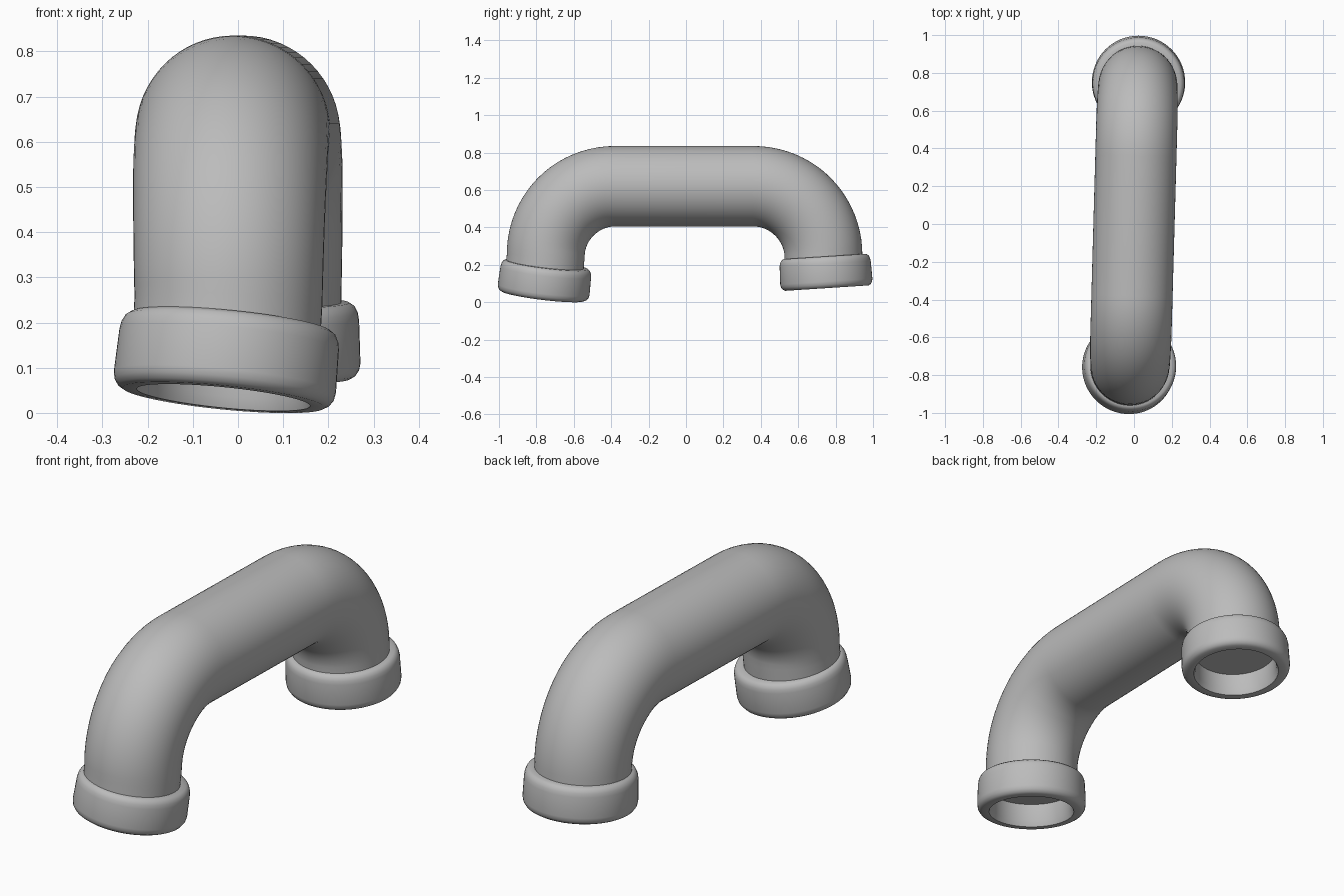
import bpy, bmesh, math
from mathutils import Vector, Matrix

cube = bpy.data.objects.get("Cube")
if cube:
    bpy.data.objects.remove(cube)

SIDES = 64

grey = bpy.data.materials.new("plain grey")
grey.use_nodes = True
colour = (0.5, 0.5, 0.5, 1)
grey.diffuse_color = colour
grey.node_tree.nodes["Principled BSDF"].inputs["Base Color"].default_value = colour


def finish(bm, name, angle):
    bmesh.ops.recalc_face_normals(bm, faces=bm.faces)
    mesh = bpy.data.meshes.new(name)
    bm.to_mesh(mesh)
    bm.free()
    ob = bpy.data.objects.new(name, mesh)
    bpy.context.collection.objects.link(ob)
    mesh.materials.append(grey)
    bpy.ops.object.select_all(action='DESELECT')
    ob.select_set(True)
    bpy.context.view_layer.objects.active = ob
    bpy.ops.object.shade_smooth_by_angle(angle=math.radians(angle))
    return ob


def ring(bm, centre, u, v, radius):
    return [bm.verts.new(centre + radius * (u * math.cos(a) + v * math.sin(a)))
            for a in (2 * math.pi * i / SIDES for i in range(SIDES))]


def bridge(bm, a, b):
    for i in range(SIDES):
        j = (i + 1) % SIDES
        bm.faces.new((a[i], a[j], b[j], b[i]))


def sweep(name, path, radii):
    """Round tube with closed ends along a path lying close to the YZ plane."""
    bm = bmesh.new()
    rings = []
    for i, p in enumerate(path):
        t = (path[min(i + 1, len(path) - 1)] - path[max(i - 1, 0)]).normalized()
        v = t.cross(Vector((1, 0, 0))).normalized()
        rings.append(ring(bm, p, v.cross(t), v, radii[i]))
    for a, b in zip(rings, rings[1:]):
        bridge(bm, a, b)
    bm.faces.new(rings[0])
    bm.faces.new(rings[-1])
    return finish(bm, name, 50)


def collar(name, centre, down):
    """Rounded end ring with a blind socket, turned about its tilted axis."""
    profile = [(0.195, 0.085), (0.222, 0.084), (0.234, 0.076), (0.241, 0.062),
               (0.244, 0.045), (0.247, -0.05), (0.244, -0.066), (0.236, -0.078),
               (0.224, -0.085), (0.193, -0.085), (0.184, -0.06), (0.182, 0.02)]
    bm = bmesh.new()
    rings = [ring(bm, Vector((0, 0, z)), Vector((1, 0, 0)), Vector((0, 1, 0)), r)
             for r, z in profile]
    for a, b in zip(rings, rings[1:]):
        bridge(bm, a, b)
    bm.faces.new(rings[0])
    bm.faces.new(rings[-1])
    turn = Vector((0, 0, -1)).rotation_difference(Vector(down).normalized())
    bm.transform(Matrix.Translation(centre) @ turn.to_matrix().to_4x4())
    return finish(bm, name, 35)


# Pipe centre line: front leg, front bend, straight run, back bend, back leg
def bend(sign, cy, cz, radius, steps=20):
    return [(sign * (cy + radius * math.cos(a)), cz + radius * math.sin(a))
            for a in (math.pi / 2 * i / steps for i in range(steps + 1))]


front = [(-0.757, 0.16)] + bend(-1, 0.38, 0.25, 0.37)
back = bend(1, 0.36, 0.245, 0.375)[::-1] + [(0.738, 0.19)]
path = [Vector((0.028 * y, y, z)) for y, z in front + back]
path[0].x -= 0.005
radii = [0.208 + 0.007 * min(1, max(0, (p.z - 0.25) / 0.3)) for p in path]
sweep("pipe", path, radii)

# End collars, each leaning its own way
collar("front_collar", (-0.024, -0.755, 0.118), (-0.1, -0.12, -1))
collar("back_collar", (0.024, 0.747, 0.16), (0, 0.065, -1))
